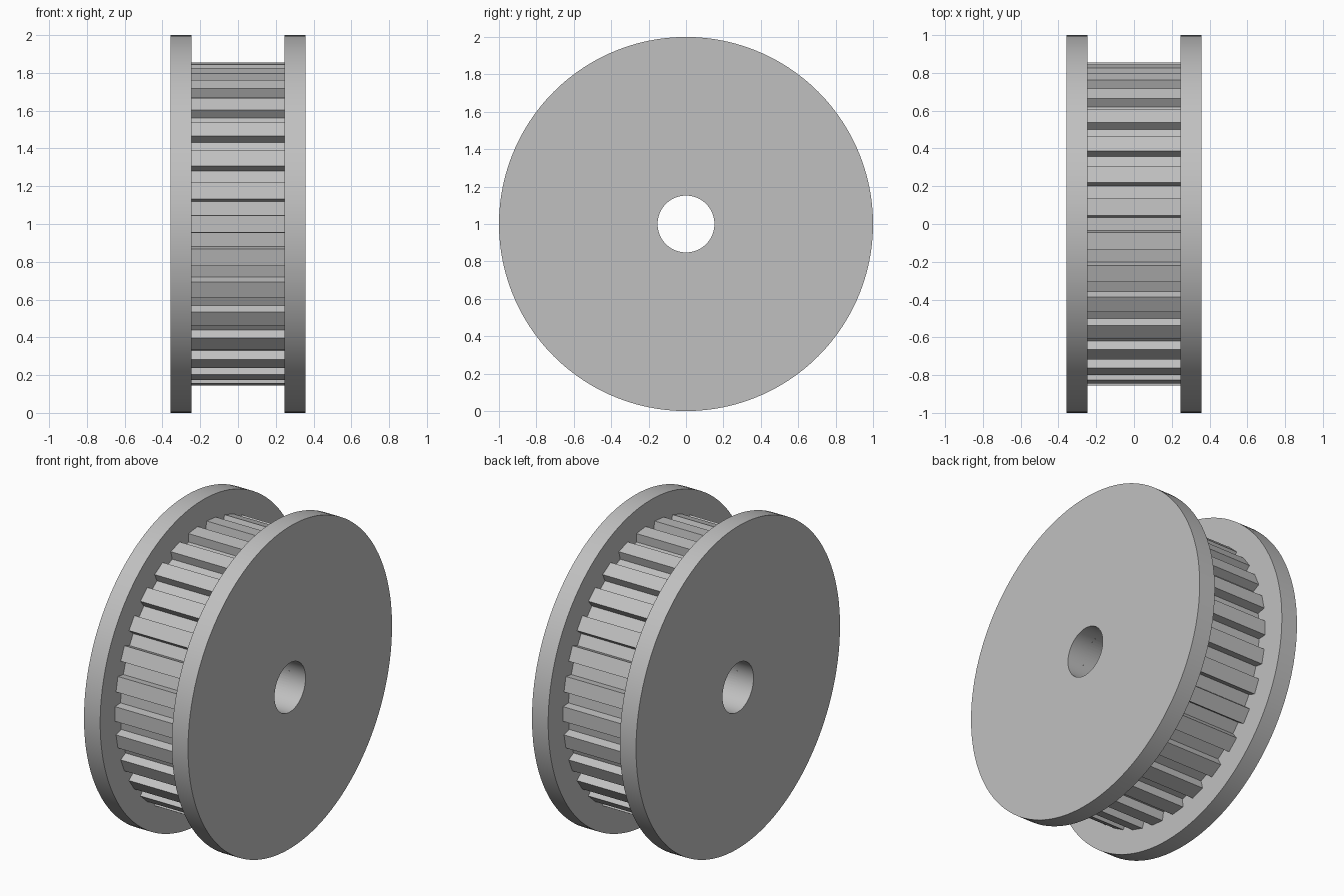
import bpy
import bmesh
from math import sin, cos, radians, tau

cube = bpy.data.objects.get("Cube")
if cube:
    bpy.data.objects.remove(cube, do_unlink=True)

TEETH = 30
TIP_R, ROOT_R = 0.855, 0.802
BORE_R, FLANGE_R = 0.152, 1.0
INNER_X, OUTER_X = 0.246, 0.357
SIDES = 120

metal = bpy.data.materials.new("plain grey metal")
metal.use_nodes = True
grey = (0.53, 0.53, 0.53, 1)
metal.diffuse_color = grey
metal.node_tree.nodes["Principled BSDF"].inputs["Base Color"].default_value = grey


def bored_disc(name, outline, x0, x1, capped=True):
    """Extrude a polar outline (angle, radius) along x, with a round bore."""
    bm = bmesh.new()

    def loop(points, x):
        return [bm.verts.new((x, -r * cos(a), 1 + r * sin(a))) for a, r in points]

    bore = [(a, BORE_R) for a, r in outline]
    loops = [loop(outline, x0), loop(outline, x1), loop(bore, x1), loop(bore, x0)]
    n = len(outline)
    for k in range(4):
        # odd bands are the flat end caps
        if k % 2 and not capped:
            continue
        a, b = loops[k], loops[(k + 1) % 4]
        for i in range(n):
            j = (i + 1) % n
            bm.faces.new((a[i], a[j], b[j], b[i]))
    bmesh.ops.recalc_face_normals(bm, faces=bm.faces)
    if not capped:
        # the open tube has two separate walls, so orient each one explicitly
        for f in bm.faces:
            f.normal_update()
            c = f.calc_center_median()
            out = f.normal.y * c.y + f.normal.z * (c.z - 1)
            is_bore = all(abs(v.co.y) <= BORE_R + 0.01 and abs(v.co.z - 1) <= BORE_R + 0.01
                          for v in f.verts)
            if (out > 0) == is_bore:
                f.normal_flip()
    mesh = bpy.data.meshes.new(name)
    bm.to_mesh(mesh)
    bm.free()
    mesh.materials.append(metal)
    obj = bpy.data.objects.new(name, mesh)
    bpy.context.collection.objects.link(obj)
    bpy.ops.object.select_all(action="DESELECT")
    obj.select_set(True)
    bpy.context.view_layer.objects.active = obj
    bpy.ops.object.shade_smooth_by_angle(angle=radians(20))
    return obj


# Toothed drum: slightly tapered flat-topped teeth
tooth = [(-3.47, ROOT_R), (-3.04, TIP_R), (3.04, TIP_R), (3.47, ROOT_R)]
teeth = [(tau * i / TEETH + radians(a), r) for i in range(TEETH) for a, r in tooth]
bored_disc("toothed_drum", teeth, -INNER_X, INNER_X, capped=False)

# Flanges on both sides
circle = [(tau * i / SIDES, FLANGE_R) for i in range(SIDES)]
bored_disc("left_flange", circle, INNER_X, OUTER_X)
bored_disc("right_flange", circle, -OUTER_X, -INNER_X)
